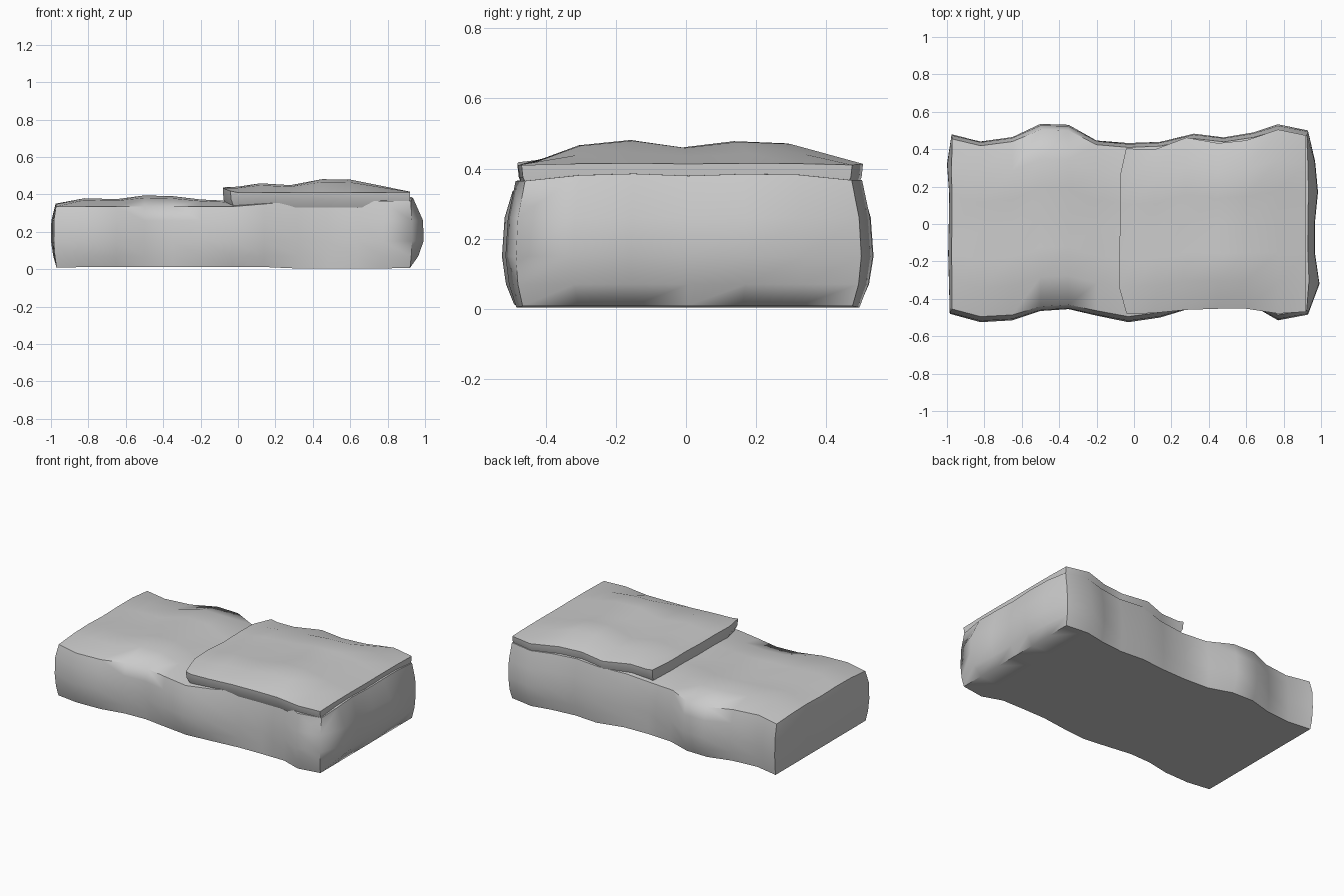
import bpy, math

if "Cube" in bpy.data.objects:
    bpy.data.objects.remove(bpy.data.objects["Cube"])


def lerp_table(table, t):
    """Piecewise-linear lookup in a list of (position, value) pairs."""
    if t <= table[0][0]:
        return table[0][1]
    for (a, va), (b, vb) in zip(table, table[1:]):
        if t <= b:
            return va + (vb - va) * (t - a) / (b - a)
    return table[-1][1]


def box_shell(name, nx, ny, nz, place):
    """Surface of a subdivided box, each lattice point moved by place(i, j, k)."""
    verts, index, faces = [], {}, []

    def vid(p):
        if p not in index:
            index[p] = len(verts)
            verts.append(place(*p))
        return index[p]

    n = (nx, ny, nz)
    for axis in range(3):
        b, c = (axis + 1) % 3, (axis + 2) % 3
        for side in (0, n[axis]):
            for u in range(n[b]):
                for v in range(n[c]):
                    quad = []
                    for du, dv in ((0, 0), (1, 0), (1, 1), (0, 1)):
                        p = [0, 0, 0]
                        p[axis], p[b], p[c] = side, u + du, v + dv
                        quad.append(vid(tuple(p)))
                    faces.append(quad if side else quad[::-1])
    mesh = bpy.data.meshes.new(name)
    mesh.from_pydata(verts, [], faces)
    obj = bpy.data.objects.new(name, mesh)
    bpy.context.collection.objects.link(obj)
    bpy.ops.object.select_all(action='DESELECT')
    obj.select_set(True)
    bpy.context.view_layer.objects.active = obj
    bpy.ops.object.shade_smooth_by_angle(angle=math.radians(60))
    return obj


# Wavy outline of the rock seen from above
front = [(-.98, -.48), (-.82, -.525), (-.65, -.515), (-.5, -.465), (-.35, -.455), (-.2, -.49),
         (-.03, -.525), (.14, -.5), (.32, -.445), (.48, -.44), (.64, -.44), (.77, -.515), (.93, -.485)]
back = [(-.98, .48), (-.82, .44), (-.66, .46), (-.5, .535), (-.34, .53), (-.19, .44), (-.03, .43),
        (.12, .43), (.28, .49), (.45, .46), (.6, .475), (.76, .535), (.93, .5)]
right_end = [(-.48, .93), (-.3, 1.0), (-.1, .955), (.16, .985), (.37, .965), (.5, .93)]
left_end = [(-.48, -.985), (-.3, -.99), (-.1, -.995), (.12, -.985), (.32, -1.0), (.48, -.975)]
stations = [p[0] for p in front]

# Swell of the tops along x and y
swell_y = [(0, 0), (.14, .75), (.33, 1), (.5, .7), (.66, .95), (.86, .85), (1, .1)]
low_swell = [(-.98, .015), (-.82, .045), (-.65, .04), (-.5, .06), (-.3, .055), (-.15, .03), (0, .03), (1, .02)]
high_swell = [(-.08, .02), (.12, .05), (.28, .04), (.45, .072), (.6, .07), (.92, .005)]


# Main slab: bulging sides, flat base, gently swelling top
LEVELS = [.008, .07, .15, .26, .335]
WAVE = [.6, .85, 1, .95, .9]
INSET = [.015, .004, 0, .005, .025]
END = [0, .6, 1, .95, .2]
NX, NY, NZ = len(stations) - 1, 6, 4


def place_base(i, j, k):
    x, t = stations[i], j / NY
    yf = -.475 + WAVE[k] * (lerp_table(front, x) + .475) + INSET[k]
    yb = .475 + WAVE[k] * (lerp_table(back, x) - .475) - INSET[k]
    y = yf + (yb - yf) * t
    if i == NX:
        x = .92 + END[k] * (lerp_table(right_end, y) - .92)
    elif i == 0:
        x = -.97 + END[k] * (lerp_table(left_end, y) + .97)
    z = LEVELS[k]
    if k == NZ:
        z += lerp_table(low_swell, x) * lerp_table(swell_y, t)
        z += .03 * max(0, min(1, x / .3))
    elif k == 0 and 0 < i < NX:
        z = .012 - .008 * (stations[i] > .2)
    return (x, y, z)


box_shell("rock_base", NX, NY, NZ, place_base)

# Raised slab on the right half, with a small overhanging lip
step_edge = [(-.48, -.04), (-.3, -.09), (-.1, -.075), (.33, -.075), (.41, -.04)]
slab_x = [-.07, .0, .12, .28, .45, .6, .77, .92]
SX, SY, SZ = len(slab_x) - 1, 6, 2


def place_slab(i, j, k):
    x, t = slab_x[i], j / SY
    tuck = (.025, .004, 0)[k]
    yf = -.465 + .35 * (lerp_table(front, x) + .475) + tuck
    yb = lerp_table(back, x) - .028 - tuck
    y = yf + (yb - yf) * t
    if i == 0:
        x = lerp_table(step_edge, y) + tuck
    elif i == SX:
        x -= tuck * .3
    z = (.33, .375, .41)[k]
    if k == SZ:
        z += lerp_table(high_swell, x) * lerp_table(swell_y, t)
        if i == 0:
            z += .008
    return (x, y, z)


box_shell("raised_slab", SX, SY, SZ, place_slab)
